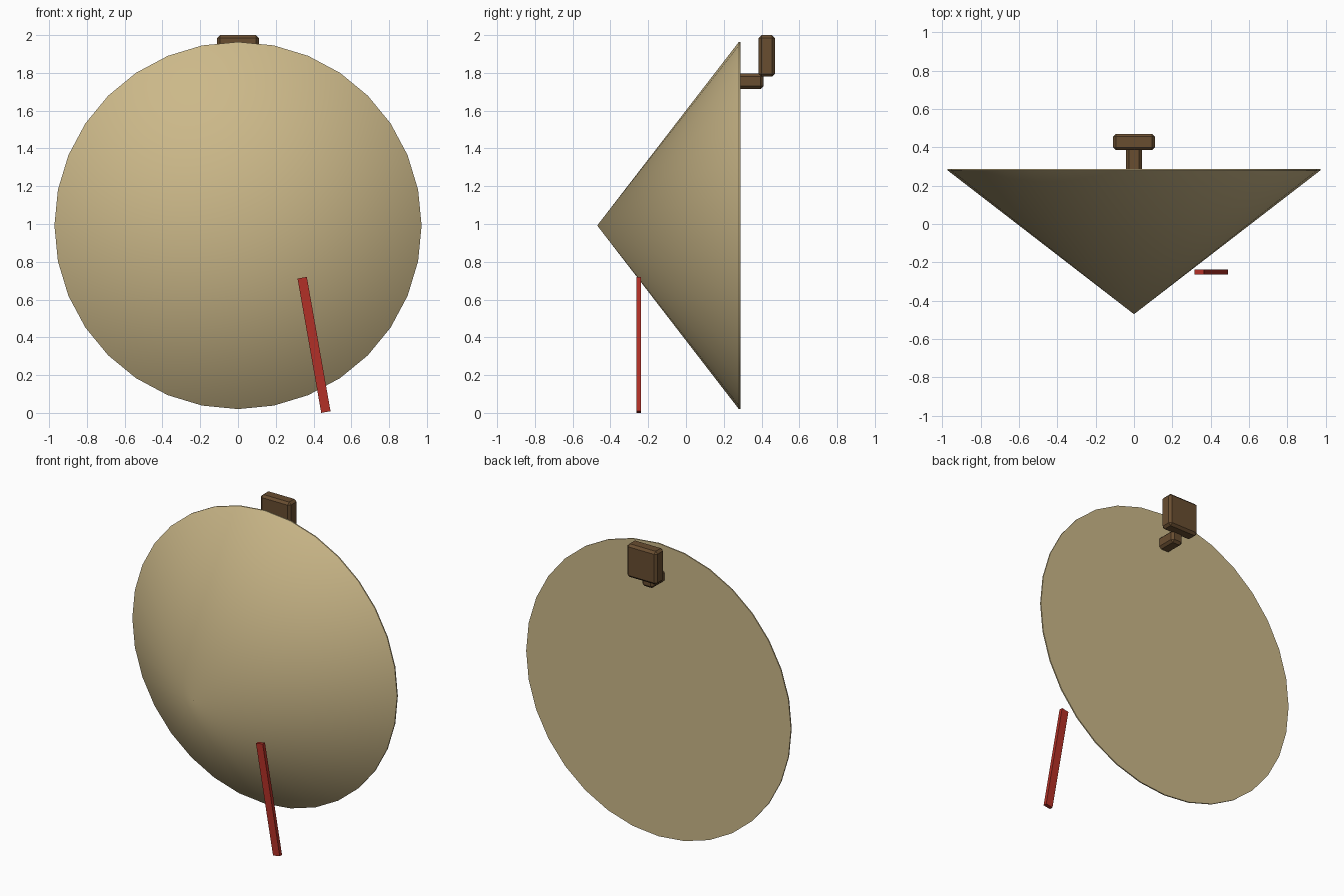
import bpy, bmesh
from math import radians, cos, sin, pi
from mathutils import Matrix

if "Cube" in bpy.data.objects:
    bpy.data.objects.remove(bpy.data.objects["Cube"])


def material(name, rgb):
    m = bpy.data.materials.new(name)
    m.diffuse_color = (*rgb, 1)
    m.use_nodes = True
    m.node_tree.nodes["Principled BSDF"].inputs["Base Color"].default_value = m.diffuse_color
    return m


def add_object(name, bm, mat):
    bmesh.ops.recalc_face_normals(bm, faces=bm.faces)
    mesh = bpy.data.meshes.new(name)
    bm.to_mesh(mesh)
    bm.free()
    mesh.materials.append(mat)
    obj = bpy.data.objects.new(name, mesh)
    bpy.context.collection.objects.link(obj)
    return obj


def box(name, size, centre, mat, tilt=0, bevel=0):
    bm = bmesh.new()
    bmesh.ops.create_cube(bm, size=1, matrix=Matrix.Diagonal((*size, 1)))
    if bevel:
        bmesh.ops.bevel(bm, geom=bm.edges[:], offset=bevel, segments=1,
                        affect='EDGES')
    bm.transform(Matrix.Translation(centre) @ Matrix.Rotation(tilt, 4, 'Y'))
    return add_object(name, bm, mat)


straw = material("straw", (0.60, 0.48, 0.25))
wood = material("wood", (0.14, 0.075, 0.03))
red = material("red", (0.45, 0.03, 0.02))

# Cone body: 32 sides, apex to the front, thin rim, flat back
SIDES, CZ, R = 32, 0.992, 0.972
bm = bmesh.new()
apex = bm.verts.new((0, -0.47, CZ))
rings = []
for radius, y in ((R, 0.28), (R, 0.288)):
    rings.append([bm.verts.new((radius * sin(2 * pi * i / SIDES), y,
                                CZ + radius * cos(2 * pi * i / SIDES)))
                  for i in range(SIDES)])
front, back = rings
for i in range(SIDES):
    j = (i + 1) % SIDES
    bm.faces.new((apex, front[i], front[j]))
    bm.faces.new((front[i], back[i], back[j], front[j]))
bm.faces.new(back)
cone = add_object("cone_body", bm, straw)
bpy.context.view_layer.objects.active = cone
cone.select_set(True)
bpy.ops.object.shade_smooth_by_angle(angle=radians(30))
cone.select_set(False)

# Hanger on the back: short arm and upright block
box("hanger_arm", (0.084, 0.14, 0.082), (0, 0.34, 1.756), wood, bevel=0.015)
box("hanger_block", (0.22, 0.085, 0.22), (0, 0.4275, 1.89), wood, bevel=0.015)

# Leaning red stick in front
box("red_stick", (0.05, 0.024, 0.722), (0.4025, -0.25, 0.36), red,
    tilt=radians(-10))
